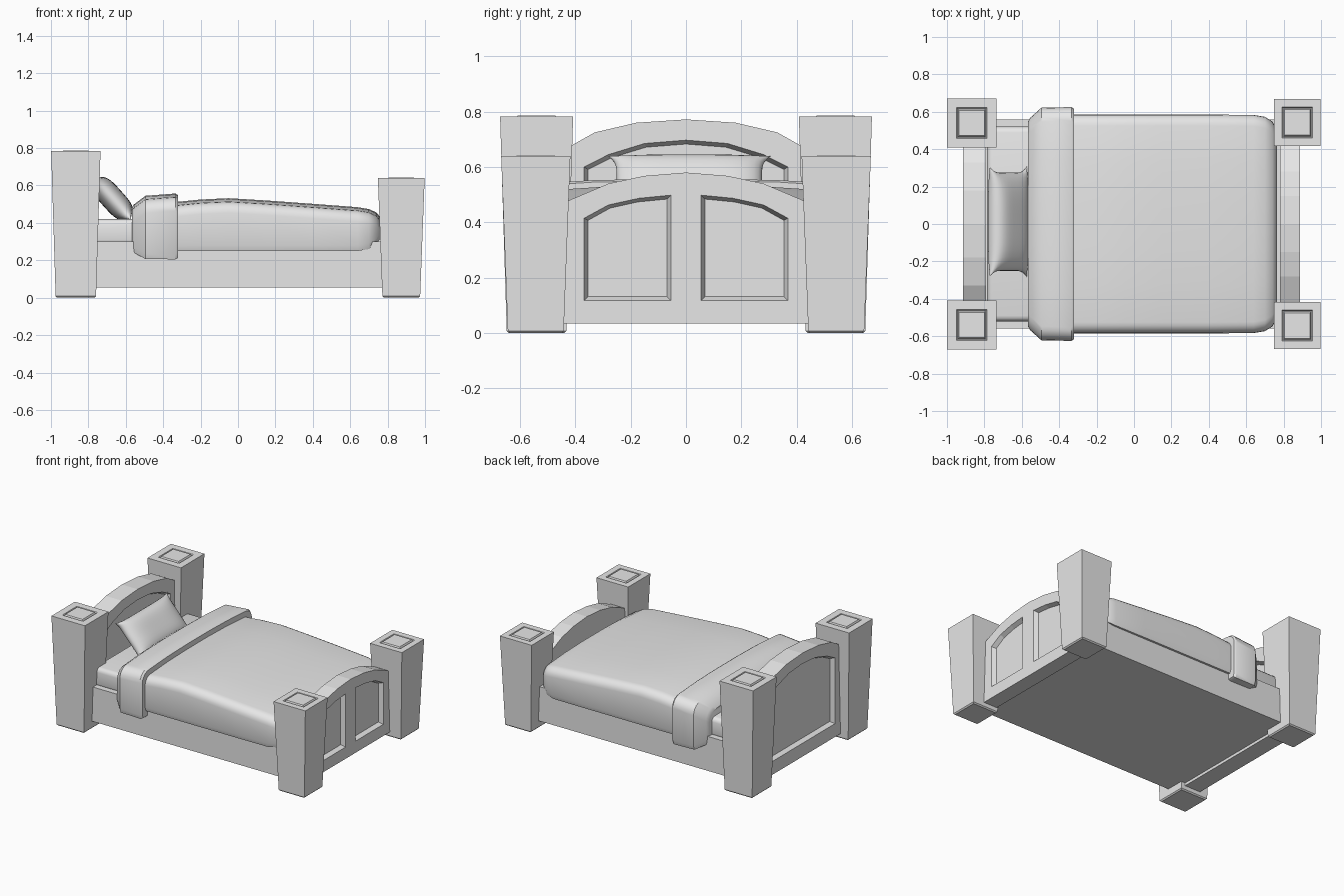
import bpy, bmesh, math
from mathutils import Matrix, Vector

cube = bpy.data.objects.get("Cube")
if cube:
    bpy.data.objects.remove(cube, do_unlink=True)

grey = bpy.data.materials.new("plain grey")
grey.use_nodes = True
grey.diffuse_color = (0.8, 0.8, 0.8, 1)
grey.node_tree.nodes["Principled BSDF"].inputs["Base Color"].default_value = (0.8, 0.8, 0.8, 1)


def finish(name, bm, smooth=0):
    bmesh.ops.recalc_face_normals(bm, faces=bm.faces[:])
    mesh = bpy.data.meshes.new(name)
    bm.to_mesh(mesh)
    bm.free()
    obj = bpy.data.objects.new(name, mesh)
    bpy.context.collection.objects.link(obj)
    mesh.materials.append(grey)
    if smooth:
        activate(obj)
        bpy.ops.object.shade_smooth_by_angle(angle=math.radians(smooth))
    return obj


def activate(obj):
    bpy.ops.object.select_all(action='DESELECT')
    obj.select_set(True)
    bpy.context.view_layer.objects.active = obj


def loft(loops):
    """Skin a list of equal-length closed loops and cap both ends."""
    bm = bmesh.new()
    rings = [[bm.verts.new(p) for p in loop] for loop in loops]
    n = len(rings[0])
    for a, b in zip(rings, rings[1:]):
        for i in range(n):
            j = (i + 1) % n
            bm.faces.new((a[i], a[j], b[j], b[i]))
    bm.faces.new(rings[0])
    bm.faces.new(rings[-1])
    return bm


def square(x, y, z, h):
    return [(x + h * sx, y + h * sy, z) for sx, sy in ((-1, -1), (1, -1), (1, 1), (-1, 1))]


# Tapered corner posts with a small raised cap on each
def post(name, x, y, height, top, bottom):
    rings = [(0, bottom - 0.008), (0.008, bottom), (height - 0.004, top),
             (height - 0.004, 0.082), (height - 0.012, 0.078),
             (height - 0.012, 0.074), (height, 0.068)]
    finish(name, loft([square(x, y, z, h) for z, h in rings]))


for side, s in (("left", 1), ("right", -1)):
    post("head_post_" + side, -0.867, s * 0.54, 0.787, 0.132, 0.108)
    post("foot_post_" + side, 0.873, s * 0.543, 0.643, 0.125, 0.101)


# Arched boards with recessed panels
def arch_profile(half, low, arch):
    pts = [(-half, low), (half, low)] + arch
    return pts + [(-y, z) for y, z in reversed(arch) if y > 0]


def slab(profile, x0, x1):
    return loft([[(x, y, z) for y, z in profile] for x in (x0, x1)])


def cut_panel(board, profile, face_x, direction, depth=0.03, slope=0.014):
    """Carve a recess whose walls narrow inwards from face_x along direction."""
    cy = (max(p[0] for p in profile) + min(p[0] for p in profile)) / 2
    cz = (max(p[1] for p in profile) + min(p[1] for p in profile)) / 2
    hy = max(p[0] for p in profile) - cy
    hz = max(p[1] for p in profile) - cz

    def ring(offset, amount):
        ky, kz = 1 - amount / hy, 1 - amount / hz
        return [(face_x + direction * offset, cy + (y - cy) * ky, cz + (z - cz) * kz)
                for y, z in profile]
    cutter = finish("panel_cutter", loft([ring(-0.03, -slope), ring(depth, slope)]))
    cutter.hide_render = True
    mod = board.modifiers.new("panel", 'BOOLEAN')
    mod.operation = 'DIFFERENCE'
    mod.solver = 'EXACT'
    mod.object = cutter
    activate(board)
    bpy.ops.object.modifier_apply(modifier=mod.name)
    bpy.data.objects.remove(cutter, do_unlink=True)


head_arch = [(0.46, 0.65), (0.41, 0.68), (0.33, 0.725), (0.18, 0.76), (0, 0.772)]
headboard = finish("headboard", slab(arch_profile(0.46, 0.035, head_arch), -0.915, -0.79))
head_panel = arch_profile(0.368, 0.13, [(0.368, 0.6), (0.28, 0.645), (0.15, 0.685), (0, 0.697)])
cut_panel(headboard, head_panel, -0.915, 1)
cut_panel(headboard, head_panel, -0.79, -1)

foot_arch = [(0.46, 0.46), (0.41, 0.485), (0.28, 0.54), (0.15, 0.568), (0, 0.58)]
footboard = finish("footboard", slab(arch_profile(0.46, 0.035, foot_arch), 0.78, 0.887))
for s in (1, -1):
    outline = [(0.055, 0.118), (0.368, 0.118), (0.368, 0.415),
               (0.28, 0.463), (0.17, 0.487), (0.055, 0.498)]
    cut_panel(footboard, [(s * y, z) for y, z in outline], 0.887, -1)


# Frame and mattress
def box(name, x0, x1, half_y, z0, z1, bevel=0):
    bm = bmesh.new()
    size = Matrix.Diagonal((x1 - x0, 2 * half_y, z1 - z0, 1))
    bmesh.ops.create_cube(bm, size=1, matrix=Matrix.Translation(((x0 + x1) / 2, 0, (z0 + z1) / 2)) @ size)
    if bevel:
        bmesh.ops.bevel(bm, geom=bm.edges[:], offset=bevel, segments=3, profile=0.5, affect='EDGES')
    return finish(name, bm, 40 if bevel else 0)


box("bed_frame", -0.8, 0.8, 0.56, 0.055, 0.3)
box("mattress", -0.785, 0.6, 0.52, 0.28, 0.42, 0.03)


# Bedding draped over the mattress: rounded cross-sections along x
def cover_section(x, half, top, bottom, radius):
    pts = [(half - 0.01, bottom), (half, bottom + 0.03)]
    for i in range(6):
        a = math.radians(18 * i)
        pts.append((half - radius * (1 - math.cos(a)),
                    top - 0.018 - radius * (1 - math.sin(a))))
    pts += [(half * 0.55, top - 0.005), (half * 0.2, top)]
    return [(x, y, z) for y, z in pts] + [(x, -y, z) for y, z in reversed(pts)]


blanket = [(-0.4, 0.583, 0.505, 0.25), (-0.33, 0.585, 0.512, 0.25), (-0.2, 0.585, 0.525, 0.25),
           (-0.05, 0.585, 0.532, 0.25), (0.15, 0.585, 0.52, 0.25), (0.4, 0.585, 0.502, 0.25),
           (0.64, 0.583, 0.484, 0.25), (0.7, 0.573, 0.474, 0.26),
           (0.74, 0.548, 0.456, 0.285), (0.765, 0.5, 0.425, 0.32)]
finish("blanket", loft([cover_section(*st, 0.06) for st in blanket]), 50)

fold = [(-0.568, 0.545, 0.485, 0.25), (-0.555, 0.568, 0.5, 0.24), (-0.495, 0.622, 0.545, 0.207),
        (-0.335, 0.625, 0.557, 0.205), (-0.322, 0.617, 0.55, 0.212)]
finish("blanket_fold", loft([cover_section(*st, 0.075) for st in fold]), 35)

# Pillow with pinched corners, leaning on the headboard
bm = bmesh.new()
for up in (1, -1):
    verts = bmesh.ops.create_grid(bm, x_segments=16, y_segments=20, size=1)["verts"]
    for v in verts:
        u, w = math.sin(v.co.x * math.pi / 2), math.sin(v.co.y * math.pi / 2)
        puff = math.sqrt(max(0, (1 - u ** 4) * (1 - w ** 4)))
        v.co = Vector((0.148 * u * (1 - 0.08 * (1 - w ** 6)),
                       0.295 * w * (1 - 0.11 * (1 - u ** 6)),
                       up * 0.062 * puff))
bmesh.ops.remove_doubles(bm, verts=bm.verts[:], dist=0.0005)
lean = Matrix.Translation((-0.672, 0.012, 0.53)) @ Matrix.Rotation(math.radians(48), 4, 'Y')
bmesh.ops.transform(bm, matrix=lean, verts=bm.verts[:])
finish("pillow", bm, 60)
